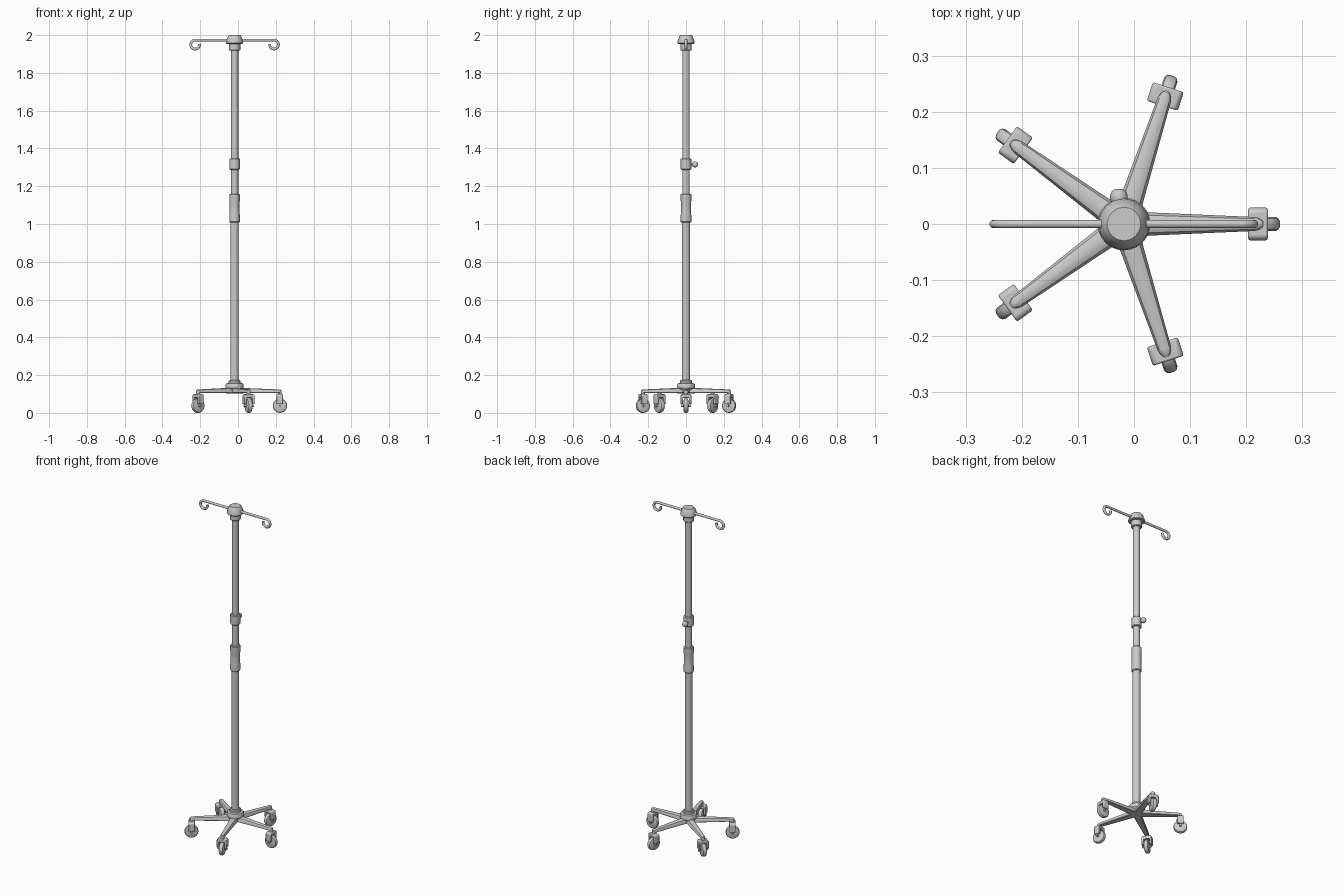
import bpy, bmesh
from math import pi, cos, sin
from mathutils import Matrix, Vector

if "Cube" in bpy.data.objects:
    bpy.data.objects.remove(bpy.data.objects["Cube"])

CX = -0.018  # pole axis


def finish(name, bm, mat=Matrix()):
    bmesh.ops.transform(bm, matrix=mat, verts=bm.verts)
    bmesh.ops.recalc_face_normals(bm, faces=bm.faces)
    me = bpy.data.meshes.new(name)
    bm.to_mesh(me)
    bm.free()
    ob = bpy.data.objects.new(name, me)
    bpy.context.collection.objects.link(ob)
    bpy.ops.object.select_all(action='DESELECT')
    ob.select_set(True)
    bpy.context.view_layer.objects.active = ob
    bpy.ops.object.shade_smooth_by_angle(angle=0.6)
    return ob


def loft(bm, rings):
    """Bridge a list of closed point rings and cap both ends."""
    vs = [[bm.verts.new(p) for p in r] for r in rings]
    n = len(vs[0])
    for a, b in zip(vs, vs[1:]):
        for i in range(n):
            j = (i + 1) % n
            bm.faces.new((a[i], a[j], b[j], b[i]))
    bm.faces.new(vs[0])
    bm.faces.new(vs[-1])


def lathe(name, profile, mat=Matrix.Translation((CX, 0, 0)), sides=24):
    bm = bmesh.new()
    loft(bm, [[(r * cos(2 * pi * i / sides), r * sin(2 * pi * i / sides), z)
               for i in range(sides)] for r, z in profile])
    return finish(name, bm, mat)


# Pole, sleeve, clamp, cap and hub, all turned about the pole axis
lathe("lower_pole", [(.0215, .12), (.0215, 1.05)])
lathe("upper_pole", [(.0195, 1.0), (.0195, 1.96)])
lathe("grip_sleeve", [(.025, 1.008), (.028, 1.012), (.028, 1.045), (.0265, 1.055),
                      (.0265, 1.113), (.028, 1.123), (.028, 1.156), (.025, 1.16)])
lathe("height_clamp", [(.024, 1.287), (.028, 1.291), (.028, 1.343), (.024, 1.347)])
lathe("cap_collar", [(.027, 1.918), (.030, 1.922), (.030, 1.96)])
lathe("top_cap", [(.041, 1.953), (.0455, 1.957), (.0455, 1.966), (.035, 1.994),
                  (.030, 2.0)], sides=16)
lathe("base_hub", [(.030, .112), (.042, .125), (.047, .131), (.047, .151), (.044, .156),
                   (.031, .158), (.031, .170), (.027, .174)])

# Clamp knob at the back
knob_axis = Matrix.Translation((CX - .009, 0, 1.315)) @ Matrix.Rotation(-pi / 2, 4, 'X')
lathe("clamp_knob", [(.006, .015), (.006, .034), (.012, .037), (.0155, .043), (.0155, .052),
                     (.012, .059), (.006, .0625)], knob_axis, 16)

# Hook bar with a curl at each end
pts = []
for k in range(15):
    a = pi / 2 + k * (pi * 1.55) / 14
    pts.append((.209 + .0235 * -cos(a), .0 , 1.9495 + .0235 * sin(a)))
right = [Vector((CX + x, y, z)) for x, y, z in pts]
left = [Vector((CX - x, y, z)) for x, y, z in pts]
cu = bpy.data.curves.new("hook_bar", 'CURVE')
cu.dimensions = '3D'
cu.bevel_depth = .0075
cu.bevel_resolution = 3
cu.use_fill_caps = True
sp = cu.splines.new('POLY')
path = left[::-1] + right
sp.points.add(len(path) - 1)
for p, co in zip(sp.points, path):
    p.co = (*co, 1)
bpy.context.collection.objects.link(bpy.data.objects.new("hook_bar", cu))


def leg(name, mat):
    # Tapered arm with a domed top and a rounded tip
    section = [(1, 0), (1, .5), (.75, .85), (.35, 1), (-.35, 1), (-.75, .85),
               (-1, .5), (-1, 0), (-.8, -.12), (.8, -.12)]
    bm = bmesh.new()
    stations = [(0, .024, .134), (.05, .0205, .132), (.232, .0125, .124),
                (.241, .0105, .123), (.247, .006, .121)]
    loft(bm, [[(x, w * u, .107 + (h - .107) * v) for u, v in section]
              for x, w, h in stations])
    finish(name, bm, mat)


def fork(name, mat):
    # Inverted U housing extruded along the arm direction
    w, t = .029, .016
    outline = [(-w, .046), (-w, .092), (-w + .006, .099), (w - .006, .099),
               (w, .092), (w, .046), (t, .046), (t, .080), (-t, .080), (-t, .046)]
    bm = bmesh.new()
    loft(bm, [[(x, y, z) for y, z in outline] for x in (.2215, .2565)])
    ob = finish(name, bm, mat)
    bev = ob.modifiers.new("soft_edges", 'BEVEL')
    bev.width = .0035
    bev.segments = 2


# Five arms with casters
for i in range(5):
    turn = Matrix.Translation((CX, 0, 0)) @ Matrix.Rotation(2 * pi * i / 5, 4, 'Z')
    leg(f"base_leg_{i}", turn)
    fork(f"caster_fork_{i}", turn)
    lathe(f"caster_stem_{i}", [(.0105, .09), (.0105, .118)],
          turn @ Matrix.Translation((.239, 0, 0)), 16)
    axle = turn @ Matrix.Translation((.24, 0, .038)) @ Matrix.Rotation(pi / 2, 4, 'X')
    lathe(f"caster_wheel_{i}", [(.030, -.0125), (.0355, -.010), (.038, -.005),
                                (.038, .005), (.0355, .010), (.030, .0125)], axle)
    lathe(f"caster_axle_{i}", [(.006, -.027), (.006, .027)], axle, 12)
